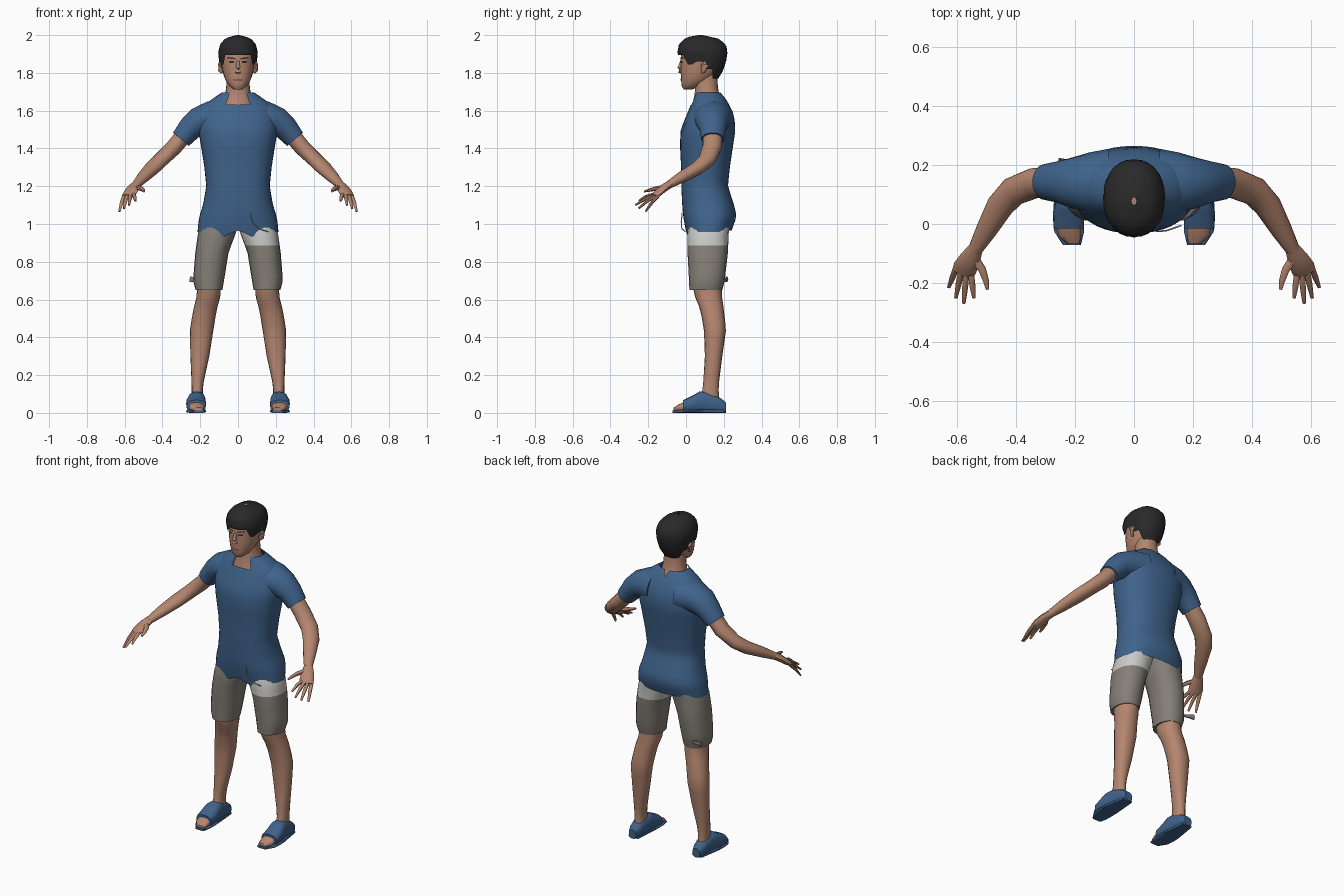
import bpy, bmesh, math
from mathutils import Vector

cube = bpy.data.objects.get("Cube")
if cube:
    bpy.data.objects.remove(cube, do_unlink=True)


def material(name, r, g, b):
    m = bpy.data.materials.new(name)
    m.use_nodes = True
    m.diffuse_color = (r, g, b, 1)
    bsdf = next(n for n in m.node_tree.nodes if n.type == 'BSDF_PRINCIPLED')
    bsdf.inputs["Base Color"].default_value = (r, g, b, 1)
    bsdf.inputs["Roughness"].default_value = 0.8
    return m


SKIN = material("skin", .46, .24, .16)
BLUE = material("blue cloth", .05, .125, .26)
GREY = material("grey cloth", .235, .215, .185)
WHITE = material("pale cloth", .6, .6, .59)
HAIR = material("black hair", .022, .022, .023)
DARK = material("dark eye", .03, .02, .018)
LIPS = material("lips", .27, .11, .085)


def finish(name, bm, mat, angle=50):
    """Turn a bmesh into a shaded object."""
    bmesh.ops.recalc_face_normals(bm, faces=bm.faces)
    mesh = bpy.data.meshes.new(name)
    bm.to_mesh(mesh)
    bm.free()
    mesh.materials.append(mat)
    ob = bpy.data.objects.new(name, mesh)
    bpy.context.collection.objects.link(ob)
    bpy.ops.object.select_all(action='DESELECT')
    ob.select_set(True)
    bpy.context.view_layer.objects.active = ob
    bpy.ops.object.shade_smooth_by_angle(angle=math.radians(angle))
    return ob


def skin_rings(bm, rings, closed=True, caps=True):
    """Bridge a list of point rings with quads."""
    loops = [[bm.verts.new(p) for p in ring] for ring in rings]
    n = len(loops[0])
    for low, high in zip(loops, loops[1:]):
        for i in range(n if closed else n - 1):
            j = (i + 1) % n
            bm.faces.new((low[i], low[j], high[j], high[i]))
    if caps and closed:
        bm.faces.new(loops[0])
        bm.faces.new(loops[-1])


def section(rows, h):
    """Interpolate a cross-section (x0, x1, y0, y1) at height h."""
    for a, b in zip(rows, rows[1:]):
        if h <= b[0]:
            break
    t = min(max((h - a[0]) / (b[0] - a[0]), 0), 1)
    return [p + (q - p) * t for p, q in zip(a[1:], b[1:])]


def bulge(v, e):
    return math.copysign(abs(v) ** (2 / e), v)


def shell(name, rows, mat, low=None, high=None, steps=12, n=24, e=2.2, span=None,
          grow=0, side=1, along_y=False, caps=True):
    """Loft between two rims (functions of angle; zero faces forward)."""
    low = low or (lambda a: rows[0][0])
    high = high or (lambda a: rows[-1][0])
    a0, a1 = span or (-math.pi, math.pi)
    rings = []
    for k in range(steps + 1):
        ring = []
        for i in range(n if not span else n + 1):
            a = a0 + (a1 - a0) * i / n
            h = low(a) + (high(a) - low(a)) * k / steps
            x0, x1, y0, y1 = section(rows, h)
            x = (x0 + x1) / 2 + ((x1 - x0) / 2 + grow) * bulge(math.sin(a), e)
            y = (y0 + y1) / 2 - ((y1 - y0) / 2 + grow) * bulge(math.cos(a), e)
            ring.append((side * x, h, y) if along_y else (side * x, y, h))
        rings.append(ring)
    bm = bmesh.new()
    skin_rings(bm, rings, closed=not span, caps=caps)
    return finish(name, bm, mat)


def tube(name, path, mat, side=1, n=10):
    """Tube through (point, width, thickness) stations."""
    pts = [Vector(p) for p, w, t in path]
    rings = []
    for i, (p, w, t) in enumerate(path):
        d = (pts[min(i + 1, len(pts) - 1)] - pts[max(i - 1, 0)]).normalized()
        u = d.cross(Vector((0, 0, 1))).normalized()
        v = u.cross(d)
        ring = [pts[i] + u * w * math.cos(math.tau * k / n) + v * t * math.sin(math.tau * k / n)
                for k in range(n)]
        rings.append([(side * q.x, q.y, q.z) for q in ring])
    bm = bmesh.new()
    skin_rings(bm, rings)
    return finish(name, bm, mat)


def symmetric(rows):
    return [(z, -w, w, f, b) for z, w, f, b in rows]


# Shirt body with uneven hem and square neckline
torso = symmetric([
    (.9, .2, .015, .22), (.96, .215, 0, .24), (1.04, .205, -.015, .268),
    (1.1, .185, -.02, .255), (1.2, .168, -.025, .222), (1.3, .178, -.026, .232),
    (1.42, .197, -.032, .25), (1.5, .21, -.028, .262), (1.57, .205, 0, .255),
    (1.63, .18, .025, .23), (1.67, .125, .04, .205), (1.7, .08, .05, .18)])


def hem(a):
    return .965 - .04 * max(0, 1 - abs(abs(a) - .4) / .4) - .02 * max(0, math.sin(abs(a)) - .6)


def collar(a):
    return 1.632 if abs(a) < .42 else 1.665 if abs(a) > 3 else 1.697


shell("shirt_body", torso, BLUE, hem, collar, steps=24, n=40, e=2.3, caps=False)

# Neck and upper chest skin
neck = symmetric([(1.57, .1, .02, .2), (1.64, .085, .035, .195), (1.7, .064, .05, .17),
                  (1.8, .058, .035, .165)])
shell("neck", neck, SKIN, steps=6, n=20)

# Head and hair
head = symmetric([
    (1.712, .022, -.012, .03), (1.725, .042, -.022, .07), (1.76, .066, -.026, .13),
    (1.8, .08, -.027, .165), (1.85, .088, -.028, .19), (1.89, .09, -.028, .195),
    (1.94, .08, -.015, .19), (1.98, .04, .03, .14)])
shell("head", head, SKIN, steps=16)
scalp = symmetric([
    (1.76, .06, .0, .165), (1.81, .088, -.02, .195), (1.86, .1, -.036, .212),
    (1.91, .105, -.045, .22), (1.95, .095, -.038, .212), (1.98, .07, -.01, .175),
    (1.994, .04, .025, .13), (2, .008, .065, .09)])


def hairline(a):
    a = abs(a)
    return 1.895 if a < .75 else 1.845 if a < 1.3 else 1.86 if a < 1.75 else 1.82 if a < 2.1 else 1.77


shell("hair", scalp, HAIR, hairline, steps=12, n=28, caps=False)
shell("hair_underside", scalp, HAIR, lambda a: 1.905, lambda a: 1.915, steps=1, grow=-.003)

# Face features
tube("nose", [((0, -.026, 1.862), .007, .005), ((0, -.036, 1.825), .012, .01),
              ((0, -.032, 1.808), .017, .012), ((0, -.02, 1.8), .012, .006)], SKIN)
for s, label in ((1, "left"), (-1, "right")):
    shell(label + "_eye", head, DARK, lambda a: 1.853, lambda a: 1.862, steps=1, n=4,
          span=(.2, .5), grow=.002, side=s)
    shell(label + "_eyebrow", head, HAIR, lambda a: 1.87 + .012 * a, lambda a: 1.877 + .012 * a,
          steps=1, n=5, span=(.13, .6), grow=.003, side=s)
    tube(label + "_ear", [((s * .086, .09, 1.8), .008, .006), ((s * .093, .092, 1.815), .008, .017),
                          ((s * .096, .1, 1.845), .01, .02), ((s * .092, .1, 1.86), .006, .008)], SKIN)
shell("mouth", head, LIPS, lambda a: 1.757, lambda a: 1.768, steps=1, n=6, span=(-.34, .34), grow=.002)

# Cross-sections of the limbs on one side
shorts = [(.65, .083, .224, .018, .192), (.7, .074, .238, .016, .205), (.85, .05, .226, .008, .222),
          (.95, .012, .212, .008, .226), (1.02, 0, .185, .02, .235)]
leg = [(.08, .185, .245, .08, .175), (.14, .187, .245, .09, .172), (.3, .152, .252, .1, .192),
       (.44, .13, .255, .095, .212), (.55, .112, .236, .075, .2), (.62, .092, .218, .045, .19),
       (.7, .092, .215, .03, .188)]
foot = [(-.066, .185, .23, .008, .028), (-.045, .178, .258, .008, .042), (.02, .18, .262, .008, .07),
        (.08, .182, .25, .01, .108), (.16, .19, .245, .01, .09)]
upper = [(-.015, .17, .272, .002, .068), (.04, .169, .275, 0, .094), (.08, .172, .264, 0, .118),
         (.14, .178, .256, 0, .102), (.19, .182, .252, 0, .074), (.212, .192, .24, 0, .055)]
sole = [(-.072, .18, .24, 0, .013), (-.045, .17, .268, 0, .016), (.04, .168, .277, 0, .018),
        (.2, .182, .25, 0, .018)]

for s, label in ((1, "left"), (-1, "right")):
    # Legs, shorts and open-toed shoes
    shell(label + "_shorts_leg", shorts, GREY, high=lambda a: .885, steps=6, n=20, side=s)
    shell(label + "_shorts_top", shorts, WHITE if s > 0 else GREY, low=lambda a: .885,
          steps=4, n=20, side=s)
    shell(label + "_leg", leg, SKIN, steps=14, n=16, side=s)
    shell(label + "_foot", foot, SKIN, steps=8, n=14, e=2.6, side=s, along_y=True)
    shell(label + "_shoe_upper", upper, BLUE, steps=8, n=16, e=2.6, side=s, along_y=True)
    shell(label + "_shoe_sole", sole, BLUE, steps=6, n=12, e=4, side=s, along_y=True)

    # Sleeve and arm
    tube(label + "_sleeve", [((.08, .145, 1.56), .11, .1), ((.15, .14, 1.56), .102, .09),
                             ((.21, .14, 1.54), .086, .078), ((.255, .143, 1.505), .071, .066),
                             ((.302, .142, 1.448), .061, .055)], BLUE, s, 18)
    tube(label + "_arm", [((.27, .142, 1.49), .05, .046), ((.34, .138, 1.405), .052, .043),
                          ((.41, .11, 1.338), .05, .039), ((.455, .06, 1.295), .046, .036),
                          ((.5, -.02, 1.25), .036, .03), ((.54, -.09, 1.208), .024, .021)], SKIN, s, 14)

    # Hand with four fingers and a thumb
    tube(label + "_palm", [((.535, -.08, 1.214), .024, .02), ((.555, -.118, 1.19), .036, .02),
                           ((.573, -.15, 1.162), .041, .017), ((.582, -.168, 1.147), .037, .012)], SKIN, s)
    tips = ((.543, -.25, 1.122), (.577, -.268, 1.1), (.604, -.25, 1.083), (.628, -.214, 1.066))
    for k, (finger, tip) in enumerate(zip(("index", "middle", "ring", "little"), tips)):
        base = Vector((.578, -.16, 1.153)) + Vector((-.88, -.47, .1)) * (.029 - .019 * k)
        tip = Vector(tip)
        middle = base.lerp(tip, .5) + Vector((0, 0, .006))
        tube(f"{label}_{finger}_finger", [(base, .011, .01), (middle, .0105, .009), (tip, .006, .005)],
             SKIN, s, 7)
    tube(label + "_thumb", [((.545, -.11, 1.195), .016, .014), ((.515, -.155, 1.188), .014, .012),
                            ((.503, -.19, 1.18), .011, .009), ((.497, -.222, 1.172), .006, .005)], SKIN, s, 7)

# Loose details: a drawstring and a torn tab on the shorts
tube("drawstring", [((.065, -.02, 1.06), .003, .003), ((.08, -.025, 1.01), .003, .003),
                    ((.11, -.022, .975), .003, .003), ((.16, -.005, .96), .003, .003)], WHITE, n=5)
tube("hem_tab", [((-.19, .205, .7), .006, .008), ((-.23, .212, .705), .008, .012),
                 ((-.255, .215, .708), .009, .017)], GREY, n=6)
